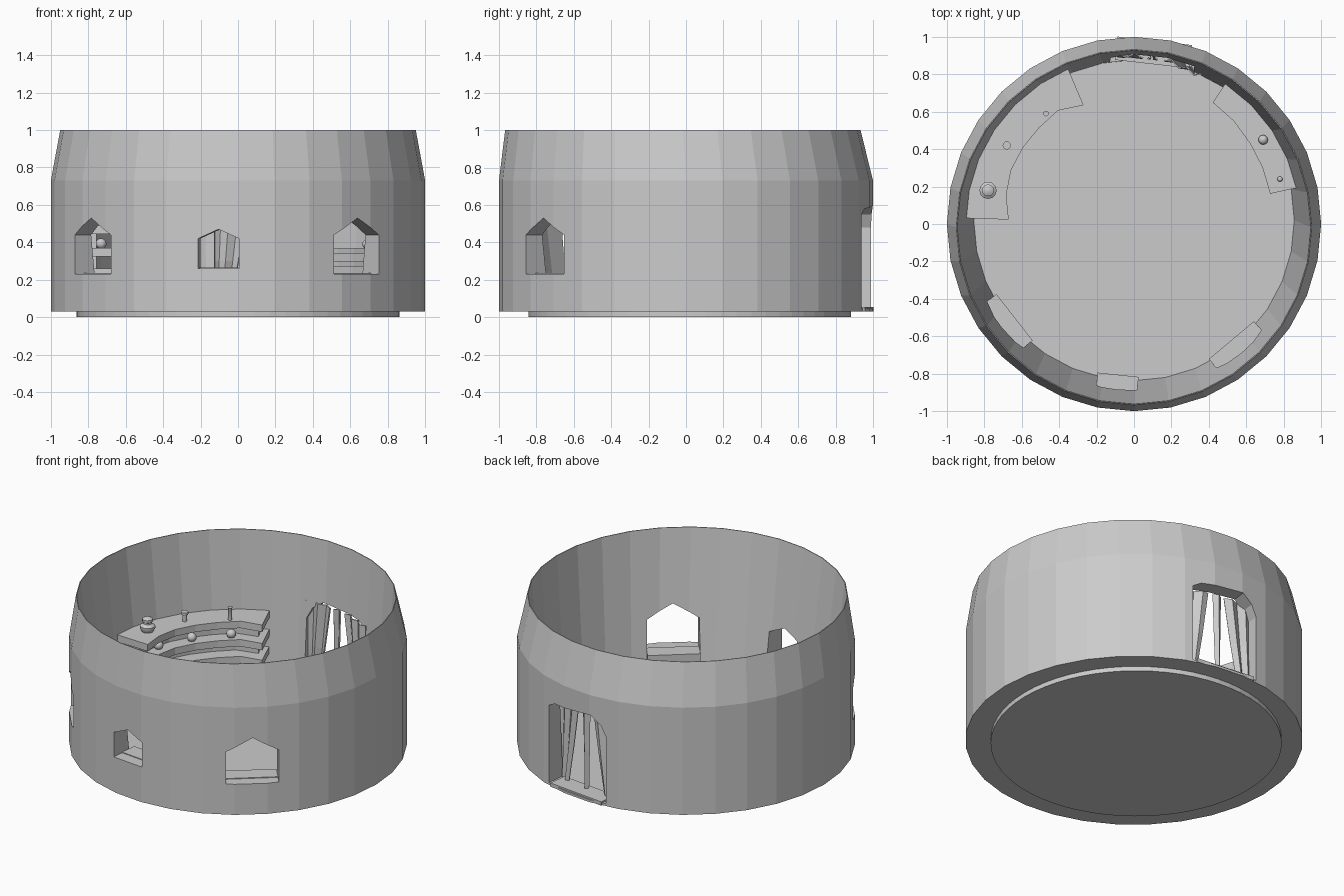
import bpy, bmesh, math
from mathutils import Vector

cube = bpy.data.objects.get("Cube")
if cube:
    bpy.data.objects.remove(cube, do_unlink=True)

SIDES = 32
stone = bpy.data.materials.new("pale_grey")
stone.use_nodes = True
GREY = (0.6, 0.6, 0.6, 1)
stone.diffuse_color = GREY
stone.node_tree.nodes["Principled BSDF"].inputs["Base Color"].default_value = GREY


def finish(name, bm):
    bmesh.ops.recalc_face_normals(bm, faces=bm.faces)
    mesh = bpy.data.meshes.new(name)
    bm.to_mesh(mesh)
    bm.free()
    mesh.materials.append(stone)
    ob = bpy.data.objects.new(name, mesh)
    bpy.context.collection.objects.link(ob)
    return ob


def at(az, u, r, z):
    """Point at azimuth az: u sideways, r outward, z up."""
    a = math.radians(az)
    return Vector((math.cos(a) * r + math.sin(a) * u,
                   math.sin(a) * r - math.cos(a) * u, z))


def loft(name, rings, loop=False, caps=True):
    """Skin a list of closed rings of points."""
    bm = bmesh.new()
    vs = [[bm.verts.new(p) for p in ring] for ring in rings]
    pairs = list(zip(vs, vs[1:])) + ([(vs[-1], vs[0])] if loop else [])
    for a, b in pairs:
        for i in range(len(a)):
            j = (i + 1) % len(a)
            bm.faces.new((a[i], a[j], b[j], b[i]))
    if caps and not loop:
        bm.faces.new(vs[0])
        bm.faces.new(vs[-1])
    return finish(name, bm)


def circle(r, z, n=SIDES, x=0, y=0):
    return [Vector((x + r * math.cos(2 * math.pi * i / n),
                    y + r * math.sin(2 * math.pi * i / n), z)) for i in range(n)]


def radial_prism(name, az, outline, r0, r1):
    return loft(name, [[at(az, u, r, z) for u, z in outline] for r in (r0, r1)])


def cut(target, cutter):
    mod = target.modifiers.new("opening", 'BOOLEAN')
    mod.operation = 'DIFFERENCE'
    mod.solver = 'EXACT'
    mod.object = cutter
    cutter.hide_render = True
    bpy.context.view_layer.objects.active = target
    bpy.ops.object.modifier_apply(modifier=mod.name)
    bpy.data.objects.remove(cutter, do_unlink=True)


# Round wall with tapered upper band and sloping inner face
wall = loft("round_wall", [circle(1, 0.03), circle(1, 0.73),
                           circle(0.95, 1, y=-0.017), circle(0.945, 1, y=-0.017),
                           circle(0.856, 0.03, y=0.02)], loop=True)

# Floor slab
loft("floor", [circle(0.862, 0, 64, y=0.02), circle(0.862, 0.035, 64, y=0.02)])

# Gabled windows with inner sills: azimuth, half width, sill, shoulder, peak
for name, az, w, z0, z1, z2 in (("front", -96, 0.11, 0.26, 0.42, 0.47),
                                ("left", -50, 0.157, 0.23, 0.44, 0.53),
                                ("right", 218, 0.157, 0.23, 0.44, 0.53)):
    gable = [(-w, z0), (w, z0), (w, z1), (0, z2), (-w, z1)]
    cut(wall, radial_prism("cutter", az, gable, 0.7, 1.1))
    sill = [(-w, z0 - 0.05), (w, z0 - 0.05), (w, z0 + 0.005), (-w, z0 + 0.005)]
    radial_prism(name + "_window_sill", az, sill, 0.81, 0.92)

# Arched doorway and threshold
DOOR = 83.5
arch = [(0.225, 0.045), (0.225, 0.55), (0.17, 0.58), (-0.12, 0.6),
        (-0.19, 0.55), (-0.225, 0.48), (-0.225, 0.045)]
cut(wall, radial_prism("cutter", DOOR, arch, 0.7, 1.1))
radial_prism("threshold", DOOR, [(-0.2, 0.03), (0.2, 0.03), (0.2, 0.055), (-0.2, 0.055)],
             0.86, 0.985)


# Folded door curtains, gathered towards the bottom
def curtain(name, top, bottom, r0, r1, folds):
    bm = bmesh.new()
    rows = []
    for z, (a, b) in ((0.59, top), (0.3, [(s + t) / 2 for s, t in zip(top, bottom)]),
                      (0.05, bottom)):
        row = []
        for i in range(folds + 1):
            t = i / folds
            r = r0 + (r1 - r0) * t + (0.012 if i % 2 else -0.012)
            row.append(bm.verts.new(at(DOOR, a + (b - a) * t, r, z)))
        rows.append(row)
    for p, q in zip(rows, rows[1:]):
        for i in range(folds):
            bm.faces.new((p[i], p[i + 1], q[i + 1], q[i]))
    ob = finish(name, bm)
    mod = ob.modifiers.new("cloth", 'SOLIDIFY')
    mod.thickness = 0.008


curtain("right_curtain", (-0.24, -0.05), (-0.24, -0.14), 0.89, 0.9, 4)
curtain("middle_curtain", (-0.03, 0.03), (-0.02, 0.01), 0.9, 0.9, 2)
curtain("left_curtain", (0.06, 0.27), (0.14, 0.26), 0.9, 0.83, 5)


# Curved tiered shelves along the wall
def arc_slab(name, a0, a1, inner, outer, z0, z1):
    n = len(inner) - 1
    angles = [a0 + (a1 - a0) * i / n for i in range(n + 1)]
    ring = [(a, r) for a, r in zip(angles, inner)]
    ring += [(a, outer) for a in reversed(angles)]
    return loft(name, [[at(a, 0, r, z) for a, r in ring] for z in (z0, z1)])


def shelves(name, a0, a1, inner, tops, thick):
    arc_slab(name + "_body", a0 + 3, a1 - 3, [r + 0.09 for r in inner], 0.9, 0.03,
             tops[0] - 0.01)
    for i, top in enumerate(tops):
        arc_slab(f"{name}_tier_{i + 1}", a0, a1, inner, 0.91, top - thick, top)


shelves("right_shelf", 113, 178, [0.69, 0.73, 0.722, 0.72, 0.717, 0.70, 0.67],
        (0.49, 0.37, 0.26, 0.15), 0.045)
shelves("left_shelf", 12.5, 57, [0.745, 0.75, 0.755, 0.766, 0.774],
        (0.37, 0.3, 0.22, 0.13), 0.03)


# Turned ornaments: stacked (radius, height) profile
def turned(name, x, y, z, profile):
    ob = loft(name, [circle(r, z + h, 12, x, y) for r, h in profile])
    for p in ob.data.polygons:
        p.use_smooth = True
    bpy.context.view_layer.objects.active = ob
    ob.select_set(True)
    bpy.ops.object.shade_smooth_by_angle(angle=math.radians(40))
    ob.select_set(False)


def ball(r):
    return [(r * math.sin(t * math.pi / 8) + 0.001, r - r * math.cos(t * math.pi / 8))
            for t in range(9)]


turned("lidded_pot", -0.78, 0.18, 0.49, [(0.035, 0), (0.046, 0.02), (0.046, 0.035),
       (0.025, 0.05), (0.025, 0.06), (0.032, 0.065), (0.032, 0.08), (0.012, 0.09)])
turned("bottle", -0.68, 0.42, 0.49, [(0.014, 0), (0.014, 0.04), (0.022, 0.045), (0.022, 0.06)])
turned("candle", -0.47, 0.59, 0.49, [(0.012, 0), (0.012, 0.075), (0.015, 0.08)])
turned("left_ball", 0.69, 0.45, 0.365, ball(0.025))
turned("small_bead", 0.78, 0.24, 0.365, ball(0.013))
for i, az in enumerate((128, 146, 163)):
    p = at(az, 0, 0.765, 0.365)
    turned(f"tier_ball_{i + 1}", p.x, p.y, p.z, ball(0.028))
